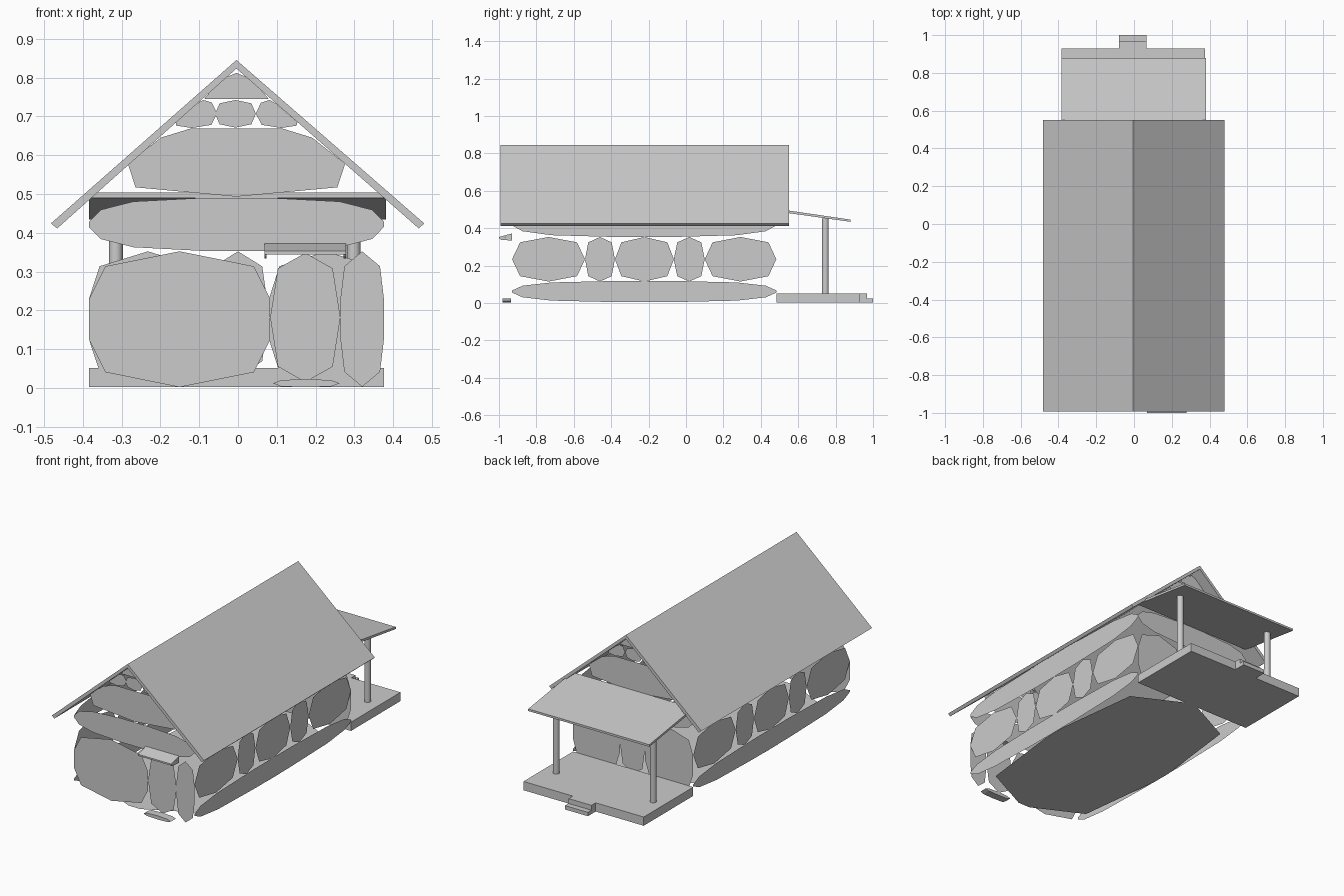
import bpy, math
from mathutils import Vector

cube = bpy.data.objects.get("Cube")
if cube:
    bpy.data.objects.remove(cube, do_unlink=True)

grey = bpy.data.materials.new("light_grey")
grey.use_nodes = True
COLOUR = (0.6, 0.6, 0.6, 1)
grey.diffuse_color = COLOUR
grey.node_tree.nodes["Principled BSDF"].inputs["Base Color"].default_value = COLOUR

CX = -0.004                      # centre line of the house
LEFT, RIGHT = 0.376, -0.384      # side walls
FRONT, BACK = -0.93, 0.483       # end walls

# Quarter outlines of the faceted panels, as fractions of the half size
OCTAGON = [(1, 0), (0.78, 0.76), (0, 1)]
BLUNT = [(1, 0.3), (0.82, 0.78), (0, 1)]
BAND = [(1, 0.1), (0.92, 0.55), (0.7, 0.86), (0.22, 1)]
FLOOR = [(1, 0.08), (0.84, 0.8), (0.1, 1)]


def make(name, verts, faces):
    mesh = bpy.data.meshes.new(name)
    mesh.from_pydata([tuple(v) for v in verts], [], faces)
    mesh.materials.append(grey)
    obj = bpy.data.objects.new(name, mesh)
    bpy.context.collection.objects.link(obj)
    return obj


def place(axis, at, u, v):
    return {"x": (at, u, v), "y": (u, at, v), "z": (u, v, at)}[axis]


def sheet(name, axis, at, outline):
    make(name, [place(axis, at, u, v) for u, v in outline], [list(range(len(outline)))])


def panel(name, axis, at, u0, u1, v0, v1, quarter=OCTAGON):
    """Flat panel mirrored four ways from a quarter outline."""
    ring = []
    for su, sv in ((1, 1), (-1, 1), (-1, -1), (1, -1)):
        part = quarter if su * sv > 0 else quarter[::-1]
        for u, v in part:
            p = ((u0 + u1) / 2 + su * u * (u1 - u0) / 2,
                 (v0 + v1) / 2 + sv * v * (v1 - v0) / 2)
            if p not in ring:
                ring.append(p)
    sheet(name, axis, at, ring)


def prism(name, section, axis, a, b):
    """Extrude a closed section along x or y."""
    n = len(section)
    verts = [place(axis, w, u, v) for w in (a, b) for u, v in section]
    faces = [list(range(n))[::-1], list(range(n, 2 * n))]
    faces += [[i, (i + 1) % n, (i + 1) % n + n, i + n] for i in range(n)]
    return make(name, verts, faces)


def box(name, x0, x1, y0, y1, z0, z1):
    prism(name, [(y0, z0), (y1, z0), (y1, z1), (y0, z1)], "x", x0, x1)


# Side walls: lower band, row of panels, upper band
stops = [FRONT, -0.54, -0.38, -0.065, 0.1, BACK]
for side, x in (("left", LEFT), ("right", RIGHT)):
    panel(side + "_lower_band", "x", x, FRONT, BACK, 0.005, 0.118, BAND)
    panel(side + "_upper_band", "x", x, FRONT, BACK, 0.353, 0.49, BAND)
    for i, (a, b) in enumerate(zip(stops, stops[1:])):
        panel(f"{side}_wall_panel_{i + 1}", "x", x, a, b, 0.115, 0.353)

# End walls: ground panels
panel("front_wall_wide", "y", FRONT, RIGHT, 0.083, 0.002, 0.352, BLUNT)
panel("front_door", "y", FRONT, 0.083, 0.264, 0.015, 0.348)
panel("front_wall_narrow", "y", FRONT, 0.264, LEFT, 0.003, 0.352, BLUNT)
panel("back_wall_left", "y", BACK, 0.08, LEFT, 0.003, 0.352, BLUNT)
panel("back_door", "y", BACK, -0.08, 0.08, 0.03, 0.352)
panel("back_wall_right", "y", BACK, RIGHT, -0.08, 0.003, 0.352, BLUNT)

# End walls: upper band and gable panels
gable = [(0.28, 0.578), (0.195, 0.645), (0.12, 0.668)]
low = [(-0.26, 0.517), (0, 0.493), (0.26, 0.517)]
top = [(0.083, 0.745), (0.04, 0.795), (0, 0.812)]
for end, y in (("front", FRONT), ("back", BACK)):
    panel(end + "_upper_band", "y", y, RIGHT, LEFT, 0.353, 0.49, BAND)
    sides = gable + [(-u, v) for u, v in gable[::-1]] + low
    sheet(end + "_gable", "y", y, [(u + CX, v) for u, v in sides])
    peak = top + [(-u, v) for u, v in top[-2::-1]]
    sheet(end + "_gable_peak", "y", y, [(u + CX, v) for u, v in peak])
    panel(end + "_gable_middle", "y", y, CX - 0.055, CX + 0.05, 0.671, 0.742)
    for s in (-1, 1):
        pane = [(0.05, 0.707), (0.063, 0.735), (0.085, 0.742), (0.102, 0.733),
                (0.157, 0.685), (0.155, 0.676), (0.115, 0.67), (0.065, 0.678)]
        name = end + ("_gable_pane_left" if s > 0 else "_gable_pane_right")
        sheet(name, "y", y, [(CX + s * u, v) for u, v in pane])

# Floor
panel("floor", "z", 0.004, RIGHT, LEFT, FRONT, BACK, FLOOR)

# Pitched roof
prism("roof", [(CX, 0.845), (0.48, 0.424), (0.466, 0.411), (CX, 0.823),
               (-0.466, 0.411), (-0.482, 0.424)], "y", -0.992, 0.55)

# Back porch: deck, steps, posts, sloping roof
box("porch_deck", RIGHT, LEFT, BACK, 0.93, 0.002, 0.052)
box("porch_upper_step", -0.08, 0.065, 0.93, 0.968, 0.002, 0.052)
box("porch_lower_step", -0.08, 0.065, 0.968, 1.0, 0.002, 0.024)
prism("porch_roof", [(BACK, 0.504), (0.88, 0.446), (0.88, 0.434), (BACK, 0.49)],
      "x", RIGHT, 0.381)
for name, x in (("porch_post_left", 0.298), ("porch_post_right", -0.315)):
    bpy.ops.mesh.primitive_cylinder_add(vertices=16, radius=0.018, depth=0.405,
                                        location=(x, 0.745, 0.25))
    post = bpy.context.object
    post.name = name
    post.data.materials.append(grey)
    bpy.ops.object.shade_smooth_by_angle(angle=math.radians(40))

# Front door hood with brackets, and doorstep
prism("door_hood", [(FRONT, 0.372), (-1.0, 0.353), (-1.0, 0.344), (FRONT, 0.36)],
      "x", 0.068, 0.278)
for name, x in (("hood_bracket_right", 0.068), ("hood_bracket_left", 0.272)):
    prism(name, [(FRONT, 0.36), (-0.995, 0.345), (-0.99, 0.338), (FRONT, 0.334)],
          "x", x, x + 0.006)
step = [(0.09, 0.012), (0.11, 0.02), (0.175, 0.023), (0.24, 0.02),
        (0.262, 0.012), (0.24, 0.004), (0.175, 0.002), (0.11, 0.004)]
prism("doorstep", step, "y", -0.98, -0.935)
